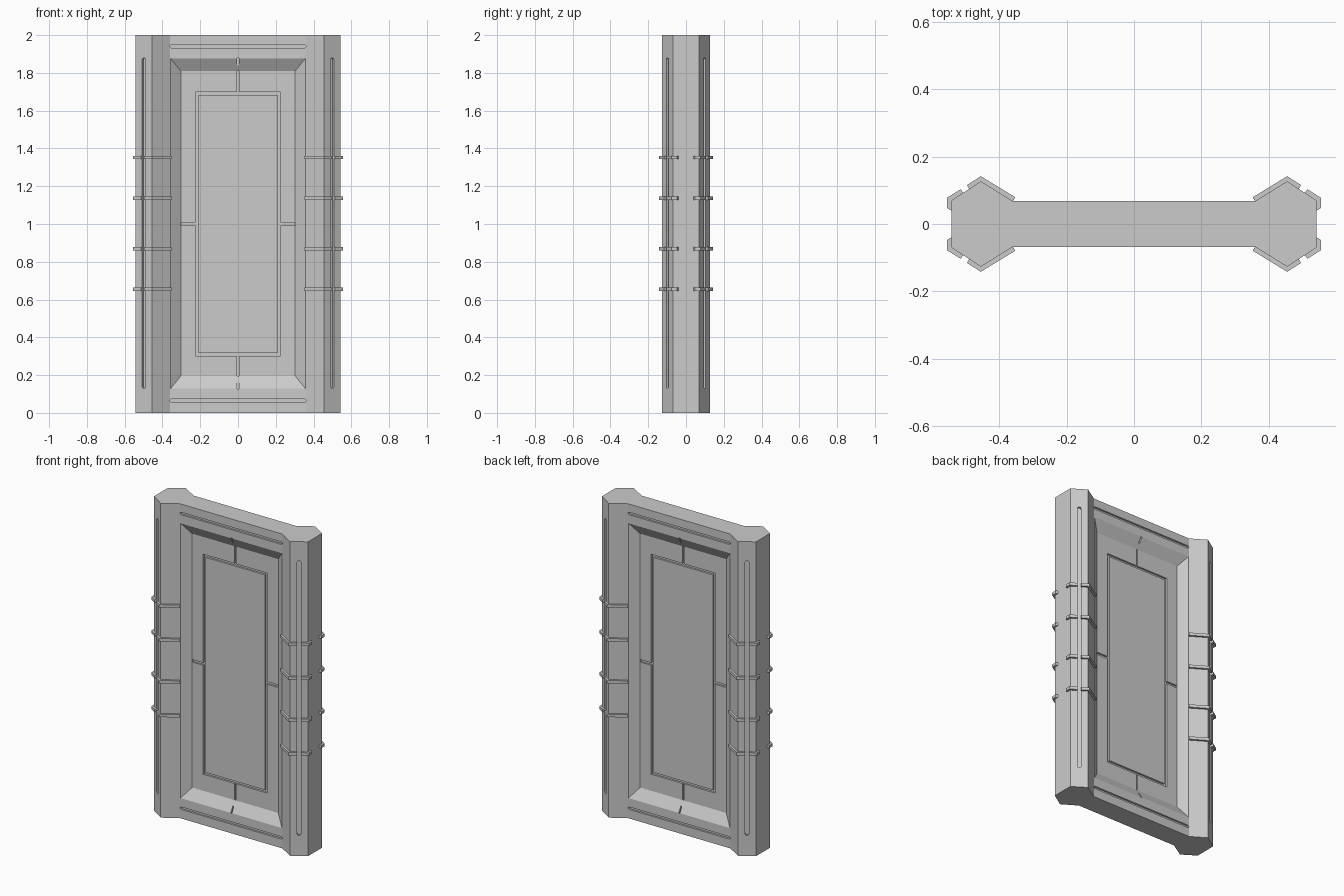
import bpy, bmesh
from math import pi, cos, sin, atan2
from mathutils import Matrix, Vector

if "Cube" in bpy.data.objects:
    bpy.data.objects.remove(bpy.data.objects["Cube"])

FLOOR, SLAB = 0.028, 0.068      # recess floor and slab half thickness
FOOT, PEAK, SIDE = Vector((0.36, SLAB)), Vector((0.455, 0.127)), Vector((0.542, 0.07))


def to_object(bm, name):
    bmesh.ops.recalc_face_normals(bm, faces=bm.faces)
    me = bpy.data.meshes.new(name)
    bm.to_mesh(me)
    bm.free()
    ob = bpy.data.objects.new(name, me)
    bpy.context.collection.objects.link(ob)
    return ob


def loft(bm, bottom, top):
    """Closed solid between two matching loops of 3D points."""
    a = [bm.verts.new(p) for p in bottom]
    b = [bm.verts.new(p) for p in top]
    n = len(a)
    bm.faces.new(a[::-1])
    bm.faces.new(b)
    for i in range(n):
        bm.faces.new((a[i], a[(i + 1) % n], b[(i + 1) % n], b[i]))


def prism_z(bm, pts, z0, z1):
    loft(bm, [(x, y, z0) for x, y in pts], [(x, y, z1) for x, y in pts])


def box(bm, x0, x1, y0, y1, z0, z1):
    prism_z(bm, [(x0, y0), (x1, y0), (x1, y1), (x0, y1)], z0, z1)


def slot(bm, length, width, depth, mat):
    """Round-ended bar along local X, centred on the surface (local Z out)."""
    r, h = width / 2, length / 2 - width / 2
    pts = []
    for k in range(14):
        a = -pi / 2 + pi * (k % 7) / 6 + (pi if k > 6 else 0)
        pts.append(((h if k < 7 else -h) + r * cos(a), r * sin(a)))
    loft(bm, [mat @ Vector((x, y, -depth)) for x, y in pts],
         [mat @ Vector((x, y, 0.03)) for x, y in pts])


def frame_matrix(origin, along, out):
    m = Matrix((along, out.cross(along), out)).transposed().to_4x4()
    m.translation = origin
    return m


def cut(target, cutter):
    mod = target.modifiers.new("cut", 'BOOLEAN')
    mod.operation, mod.solver, mod.object = 'DIFFERENCE', 'EXACT', cutter
    mod.use_self = True
    bpy.context.view_layer.objects.active = target
    bpy.ops.object.modifier_apply(modifier=mod.name)
    bpy.data.objects.remove(cutter)


# door body: slab with a faceted post on each side
quarter = [FOOT, PEAK, SIDE]
outline = [(p.x, p.y) for p in quarter]
outline += [(p.x, -p.y) for p in quarter[::-1]]
outline += [(-p.x, -p.y) for p in quarter]
outline += [(-p.x, p.y) for p in quarter[::-1]]
bm = bmesh.new()
prism_z(bm, outline, 0, 2)
body = to_object(bm, "door_body")

# bevelled recess, front and back
bm = bmesh.new()
for s in (-1, 1):
    def rect(hx, z0, z1, y):
        return [(-hx, s * y, z0), (hx, s * y, z0), (hx, s * y, z1), (-hx, s * y, z1)]
    loft(bm, rect(0.303, 0.195, 1.81, FLOOR), rect(0.3595, 0.125, 1.88, SLAB + 0.002))
cut(body, to_object(bm, "recess_cutter"))

# engraved lines
bm = bmesh.new()
for s in (-1, 1):
    def groove(x0, x1, z0, z1, deep=FLOOR - 0.012, high=0.05):
        box(bm, x0, x1, *sorted((s * deep, s * high)), z0, z1)
    # rectangle around the centre panel
    for x0 in (-0.225, 0.209):
        groove(x0, x0 + 0.016, 0.3, 1.7)
    for z0 in (0.3, 1.684):
        groove(-0.2249, 0.2249, z0 + 0.0001, z0 + 0.0159)
    # spokes from the rectangle to the recess edge
    for x0 in (-0.303, 0.215):
        groove(x0, x0 + 0.088, 0.993, 1.009, FLOOR - 0.011)
    for z0, z1 in ((0.195, 0.31), (1.69, 1.81)):
        groove(-0.004, 0.004, z0, z1, FLOOR - 0.011)
    for z0, z1 in ((0.127, 0.166), (1.839, 1.878)):
        groove(-0.004, 0.004, z0, z1, 0.042, 0.09)
    # top and bottom rail slots
    out = Vector((0, s, 0))
    for z in (0.065, 1.94):
        slot(bm, 0.72, 0.016, 0.012,
             frame_matrix(Vector((0, s * SLAB, z)), Vector((1, 0, 0)), out))
    # upright slots on the outer post facets
    mid, d = (PEAK + SIDE) / 2, (SIDE - PEAK).normalized()
    for t in (-1, 1):
        slot(bm, 1.75, 0.022, 0.014,
             frame_matrix(Vector((t * mid.x, s * mid.y, 1.005)), Vector((0, 0, 1)),
                          Vector((-t * d.y, s * d.x, 0))))
bmesh.ops.recalc_face_normals(bm, faces=bm.faces)
cut(body, to_object(bm, "groove_cutter"))

# raised bands on the posts, interrupted by the upright slots
g0, g1 = mid - d * 0.011, mid + d * 0.011
off = Vector((-d.y, d.x)) * 0.013
inner_band = [FOOT, PEAK, g0, g0 + off, PEAK + Vector((0, 0.015)), FOOT + Vector((-0.008, 0.011))]
outer_band = [g1, SIDE, Vector((SIDE.x, 0.04)), Vector((SIDE.x + 0.013, 0.047)),
              SIDE + Vector((0.013, 0.008)), g1 + off]
bm = bmesh.new()
for z in (0.655, 0.87, 1.137, 1.352):
    for s in (-1, 1):
        for t in (-1, 1):
            for band in (inner_band, outer_band):
                prism_z(bm, [(t * p.x, s * p.y) for p in band], z - 0.009, z + 0.009)
to_object(bm, "post_bands")
